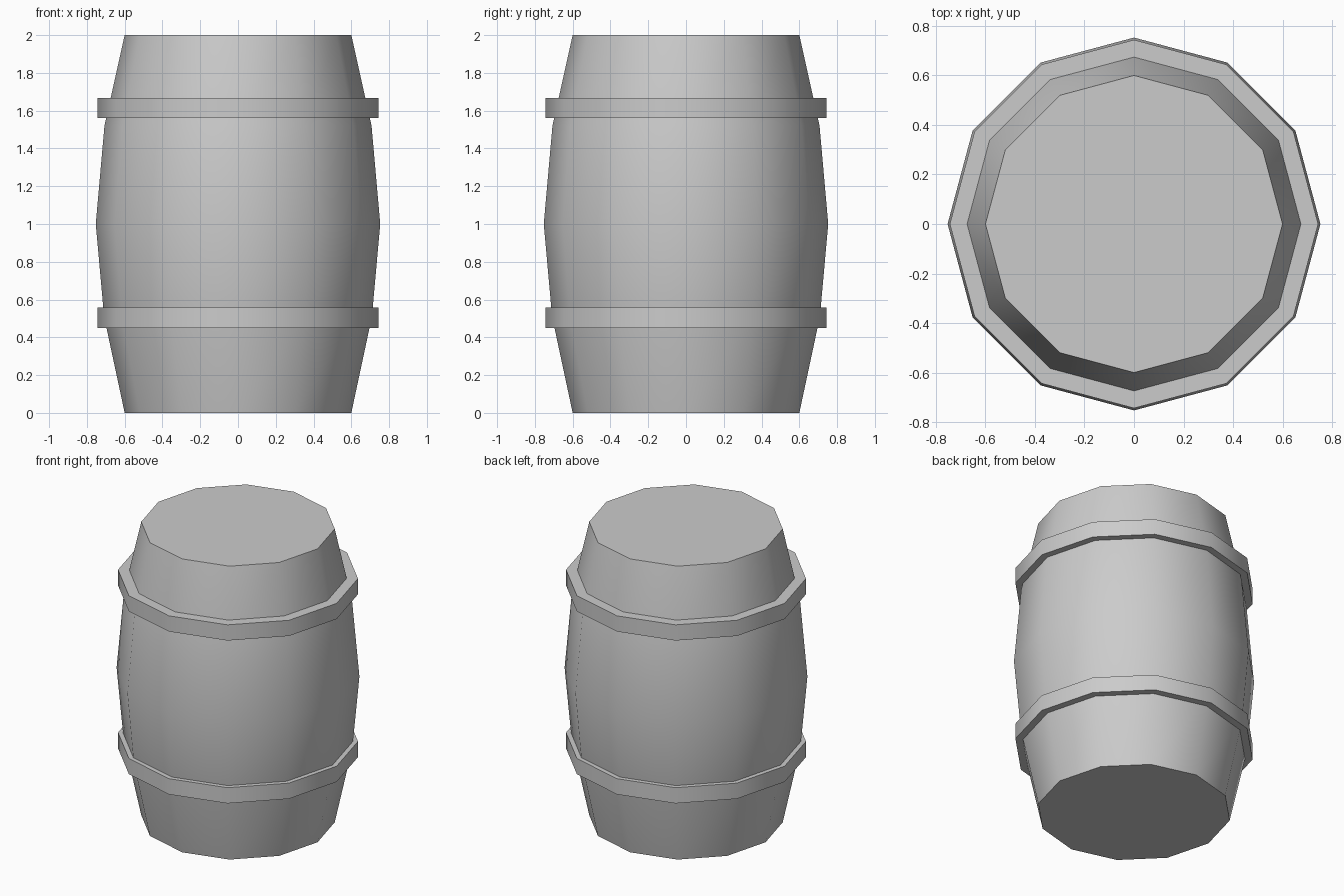
import bpy, bmesh
from math import sin, cos, tau, radians

if "Cube" in bpy.data.objects:
    bpy.data.objects.remove(bpy.data.objects["Cube"])

SIDES = 12


def lathe(name, profile, closed):
    """Spin (radius, z) points round z; closed makes a hoop, open gets end caps."""
    bm = bmesh.new()
    rings = [[bm.verts.new((r * cos(tau * i / SIDES), r * sin(tau * i / SIDES), z))
              for i in range(SIDES)] for r, z in profile]
    pairs = list(zip(rings, rings[1:]))
    if closed:
        pairs.append((rings[-1], rings[0]))
    else:
        bm.faces.new(rings[0][::-1])
        bm.faces.new(rings[-1])
    for a, b in pairs:
        for i in range(SIDES):
            j = (i + 1) % SIDES
            bm.faces.new((a[i], a[j], b[j], b[i]))
    bmesh.ops.recalc_face_normals(bm, faces=bm.faces[:])
    mesh = bpy.data.meshes.new(name)
    bm.to_mesh(mesh)
    bm.free()
    obj = bpy.data.objects.new(name, mesh)
    bpy.context.collection.objects.link(obj)
    # Smooth staves, crisp rims
    bpy.ops.object.select_all(action='DESELECT')
    obj.select_set(True)
    bpy.context.view_layer.objects.active = obj
    bpy.ops.object.shade_smooth_by_angle(angle=radians(40))
    return obj


# Bulging barrel body
lathe("barrel_body", [(0.6, 0), (0.709, 0.51), (0.753, 1), (0.707, 1.52), (0.6, 2)], False)

# Two hoops round the body
for name, z in (("lower_hoop", 0.45), ("upper_hoop", 1.56)):
    lathe(name, [(0.655, z), (0.744, z), (0.744, z + 0.107), (0.655, z + 0.107)], True)
